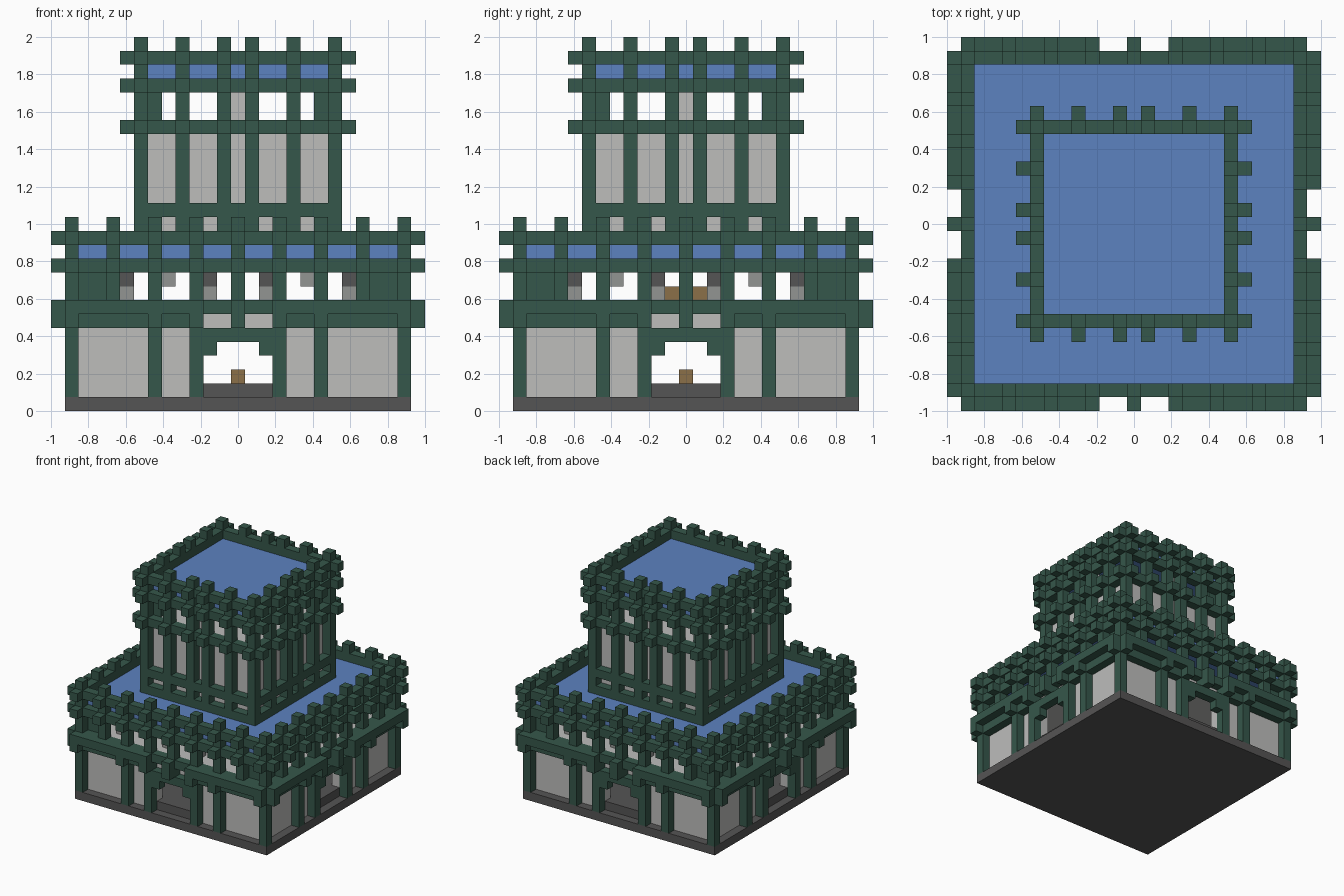
import bpy, bmesh
from mathutils import Matrix, Vector

cube = bpy.data.objects.get("Cube")
if cube:
    bpy.data.objects.remove(cube, do_unlink=True)

U = 2 / 27  # one building block


def material(name, rgb):
    m = bpy.data.materials.new(name)
    m.use_nodes = True
    m.diffuse_color = (*rgb, 1)
    bsdf = m.node_tree.nodes["Principled BSDF"]
    bsdf.inputs["Base Color"].default_value = (*rgb, 1)
    bsdf.inputs["Roughness"].default_value = 0.9
    return m


GREEN = material("dark green", (0.036, 0.095, 0.069))
LIGHT = material("light grey", (0.51, 0.51, 0.50))
MID = material("mid grey", (0.29, 0.30, 0.29))
DARK = material("dark grey", (0.091, 0.089, 0.089))
BLUE = material("roof blue", (0.107, 0.223, 0.53))
BROWN = material("wood brown", (0.26, 0.16, 0.065))


def part(name, mat, blocks, sides=4):
    """Blocks are (x range, outward range, level range), repeated on each side."""
    bm = bmesh.new()
    for side in range(sides):
        turn = Matrix.Rotation(side * 1.5707963, 4, 'Z')
        for (x0, x1), (d0, d1), (k0, k1) in blocks:
            size = Vector((x1 - x0 + 1, d1 - d0 + 1, k1 - k0 + 1)) * U
            mid = Vector(((x0 + x1) / 2, -(d0 + d1) / 2, (k0 + k1 + 1) / 2)) * U
            mat4 = turn @ Matrix.Translation(mid) @ Matrix.Diagonal((*size, 1))
            bmesh.ops.create_cube(bm, size=1, matrix=mat4)
    mesh = bpy.data.meshes.new(name)
    bm.to_mesh(mesh)
    bm.free()
    mesh.materials.append(mat)
    ob = bpy.data.objects.new(name, mesh)
    bpy.context.collection.objects.link(ob)
    return ob


def slab(name, mat, r, k0, k1):
    return part(name, mat, [((-r, r), (-r, r), (k0, k1))], sides=1)


def posts(xs, d, k0, k1):
    return [((x, x), (d, d), (k0, k1)) for x in xs]


def both(x0, x1, d, k0, k1):
    return [((x0, x1), (d, d), (k0, k1)), ((-x1, -x0), (d, d), (k0, k1))]


def ring(r, k):
    return [((-r, r), (r, r), (k, k))]


# Ground storey
slab("foundation", DARK, 12, 0, 0)
slab("ground_floor", DARK, 10, 1, 1)
part("door_sill", DARK, [((-2, 2), (11, 11), (1, 1))])
part("ground_walls", LIGHT, both(3, 11, 11, 1, 6) + [((-2, 2), (11, 11), (6, 6))])
part("ground_pillars", GREEN, posts((-12, -6, -3, 3, 6), 12, 1, 5))
part("door_arch", GREEN, both(2, 2, 12, 4, 4) + [((-2, 2), (12, 12), (5, 5))])
part("ground_beam", GREEN, both(3, 12, 12, 6, 6) + posts([0], 12, 6, 6))
part("eave_brackets", GREEN, posts((-12, -6, -3, 0, 3, 6, 12), 13, 6, 6))
part("eave", GREEN, ring(12, 7) + both(3, 12, 13, 7, 7) + posts([0], 13, 7, 7))

# Open gallery and its inner supports
BAYS = range(-12, 13, 3)
slab("gallery_floor", LIGHT, 11, 7, 7)
part("gallery_pillars", GREEN, posts(BAYS, 12, 8, 9))
part("gallery_corners", GREEN, both(10, 11, 11, 8, 10))
part("inner_piers", MID, posts((-8, -2, 2, 8), 10, 8, 8) + posts((-5, 5), 10, 9, 9))
part("inner_pier_caps", DARK, posts((-8, -2, 2, 8), 10, 9, 9))
part("stools", BROWN, [((0, 0), (d, d), (8, 8)) for d in (-1, 1)], sides=1)
part("hall_block", BROWN, [((0, 0), (0, 0), (2, 2))], sides=1)

# Lower parapet
slab("lower_roof", BLUE, 11, 11, 11)
part("lower_parapet", GREEN, ring(12, 10) + ring(12, 12)
     + posts(BAYS, 12, 11, 11))
part("lower_parapet_brackets", GREEN, posts(BAYS, 13, 10, 10)
     + posts(BAYS, 13, 12, 12))
part("lower_merlons", GREEN, posts(BAYS, 12, 13, 13))

# Tower
TOWER = (-7, -4, -1, 1, 4, 7)
part("tower_walls", LIGHT, [((-6, 6), (6, 6), (12, 20))])
slab("tower_floor", LIGHT, 6, 20, 20)
part("tower_pillars", GREEN, posts(TOWER, 7, 12, 24))
part("tower_bands", GREEN, ring(7, 12) + ring(7, 14) + ring(7, 20))
part("tower_corners", GREEN, both(6, 6, 6, 21, 23))
part("tower_window_piers", LIGHT, posts([0], 6, 21, 23))

# Tower parapet
slab("tower_roof", BLUE, 6, 24, 24)
part("tower_parapet", GREEN, ring(7, 23) + ring(7, 25))
part("tower_brackets", GREEN, [b for k in (20, 23, 25) for b in posts(TOWER, 8, k, k)])
part("tower_merlons", GREEN, posts(TOWER, 7, 26, 26))
